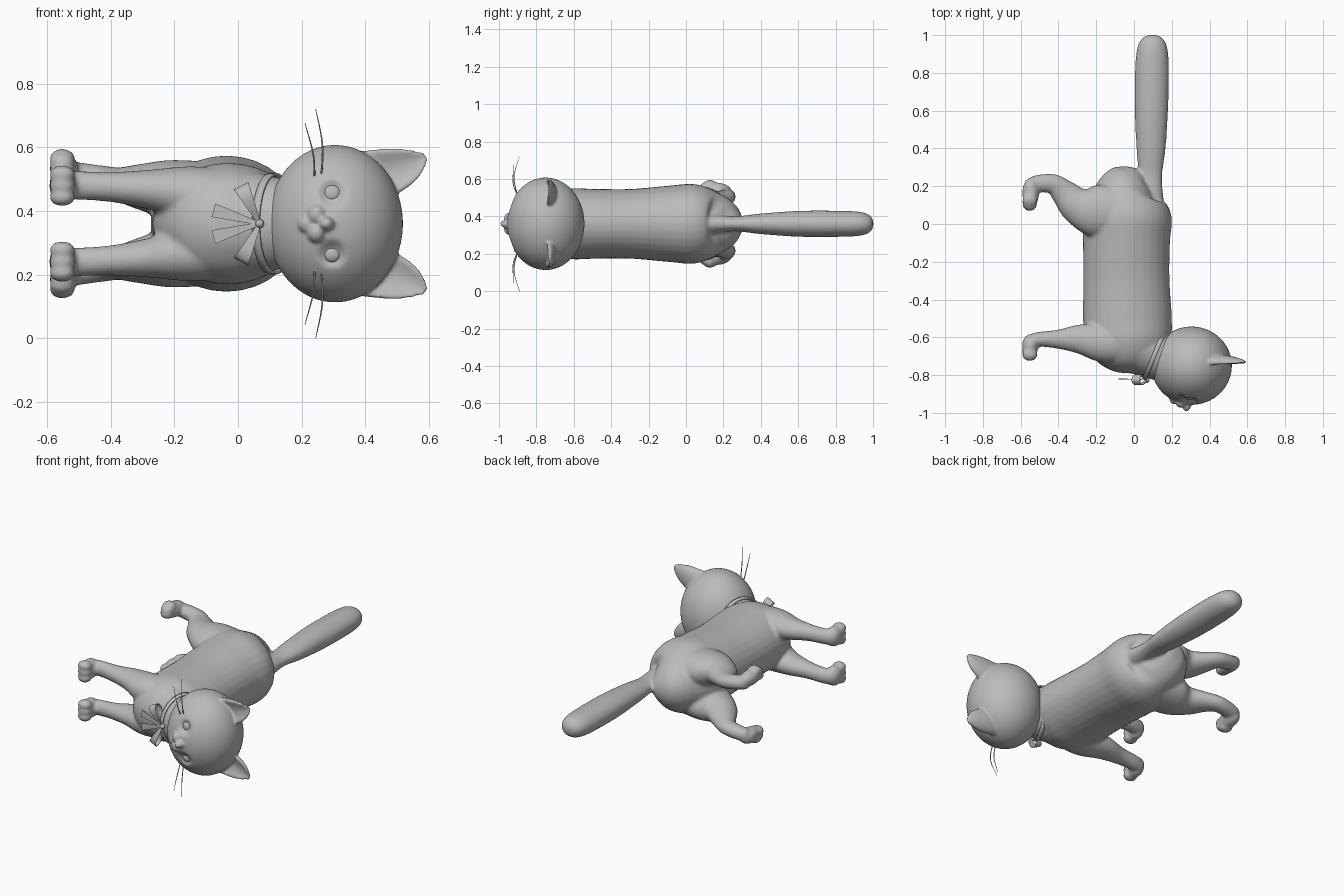
import bpy, bmesh, math
from mathutils import Vector, Matrix

cube = bpy.data.objects.get("Cube")
if cube:
    bpy.data.objects.remove(cube, do_unlink=True)

MID = 0.36  # the cat lies on its side: its up is +x, its symmetry plane is z = MID
Y, Z = Vector((0, 1, 0)), Vector((0, 0, 1))

grey = bpy.data.materials.new("plain_grey")
grey.use_nodes = True
grey.diffuse_color = (0.5, 0.5, 0.5, 1)
grey.node_tree.nodes["Principled BSDF"].inputs["Base Color"].default_value = (0.5, 0.5, 0.5, 1)


def finish(bm, name, voxel=0, smooth=0, thick=0):
    """Turn a bmesh into a named, shaded object with optional modifiers."""
    if not thick:
        bmesh.ops.recalc_face_normals(bm, faces=bm.faces)
    for f in bm.faces:
        f.smooth = not thick
    mesh = bpy.data.meshes.new(name)
    bm.to_mesh(mesh)
    bm.free()
    mesh.materials.append(grey)
    ob = bpy.data.objects.new(name, mesh)
    bpy.context.collection.objects.link(ob)
    if voxel:
        m = ob.modifiers.new("blend", 'REMESH')
        m.mode, m.voxel_size, m.use_smooth_shade = 'VOXEL', voxel, True
        m = ob.modifiers.new("soften", 'SMOOTH')
        m.factor, m.iterations = 0.5, smooth
    if thick:
        m = ob.modifiers.new("thickness", 'SOLIDIFY')
        m.thickness, m.offset = thick, 0
    return ob


def spline(rows, steps):
    """Catmull-Rom through rows of numbers."""
    rows = [Vector(r) for r in rows]
    out = []
    for i in range(len(rows) - 1):
        p0, p1 = rows[max(i - 1, 0)], rows[i]
        p2, p3 = rows[i + 1], rows[min(i + 2, len(rows) - 1)]
        for k in range(steps):
            t = k / steps
            out.append(p1 + (p2 - p0) * (t / 2) + (2 * p0 - 5 * p1 + 4 * p2 - p3) * (t * t / 2)
                       + (3 * p1 - p0 - 3 * p2 + p3) * (t ** 3 / 2))
    return out + [rows[-1]]


def tube(bm, rows, sign=1, side=Z, sides=32, steps=5, scoop=0):
    """Loft ellipses; rows are x, y, offset from the middle, two radii."""
    pts = spline(rows, steps)
    pos = [Vector((p[0], p[1], MID + sign * p[2])) for p in pts]
    rings = []
    for i, p in enumerate(pts):
        along = pos[min(i + 1, len(pos) - 1)] - pos[max(i - 1, 0)]
        across = along.cross(side).normalized()
        ring = []
        for k in range(sides):
            a = 2 * math.pi * k / sides
            s = math.sin(a)
            if s < 0:
                s *= 1 + scoop * s
            ring.append(bm.verts.new(pos[i] + across * max(p[3], 0.0004) * math.cos(a)
                                     + side * max(p[4], 0.0004) * s))
        rings.append(ring)
    for r, q in zip(rings, rings[1:]):
        for k in range(sides):
            bm.faces.new((r[k], r[k - 1], q[k - 1], q[k]))
    bm.faces.new(rings[0])
    bm.faces.new(rings[-1])


def ball(bm, x, y, off, rx, ry, rz, segments=24):
    m = Matrix.Translation((x, y, MID + off)) @ Matrix.Diagonal((rx, ry, rz, 1))
    return bmesh.ops.create_uvsphere(bm, u_segments=segments, v_segments=segments * 2 // 3,
                                     radius=1, matrix=m)["verts"]


# Body: torso, neck, tail and four legs blended into one skin
bm = bmesh.new()
tube(bm, [(.05, .255, 0, .03, .03), (.02, .23, 0, .11, .10), (-.02, .17, 0, .18, .165),
          (-.035, .05, 0, .235, .212), (-.04, -.1, 0, .23, .203), (-.04, -.3, 0, .228, .186),
          (-.035, -.5, 0, .235, .187), (-.03, -.62, 0, .225, .188), (-.03, -.72, 0, .175, .15),
          (-.03, -.775, 0, .09, .08), (-.03, -.79, 0, .02, .02)])
tube(bm, [(-.1, -.58, 0, .18, .16), (0, -.63, 0, .165, .175), (.1, -.685, 0, .135, .15),
          (.2, -.73, 0, .12, .13)])
tube(bm, [(.08, .1, 0, .08, .06), (.085, .25, 0, .064, .04), (.09, .4, 0, .077, .055),
          (.092, .6, 0, .088, .069), (.095, .8, 0, .09, .07), (.097, .93, 0, .08, .064),
          (.097, .985, 0, .052, .044), (.097, 1.002, 0, .012, .012)])
for s in (1, -1):
    # hind leg and paw, toes turned out
    tube(bm, [(-.02, .06, .10, .13, .09), (-.2, .07, .105, .14, .095), (-.3, .1, .115, .10, .073),
              (-.37, .165, .125, .072, .052), (-.43, .212, .14, .053, .043),
              (-.52, .212, .155, .045, .04), (-.56, .2, .16, .033, .035)], s)
    ball(bm, -.547, .165, s * .175, .045, .08, .045)
    for y, off in ((.105, .168), (.108, .193), (.128, .207)):
        ball(bm, -.552, y, s * off, .04, .037, .028)
    # front leg and paw
    tube(bm, [(0, -.62, .09, .10, .08), (-.15, -.63, .095, .105, .085), (-.28, -.61, .107, .08, .062),
              (-.4, -.61, .115, .051, .047), (-.5, -.61, .12, .039, .045),
              (-.56, -.62, .12, .033, .045)], s)
    ball(bm, -.55, -.645, s * .12, .043, .06, .06)
    for off in (.083, .12, .155):
        ball(bm, -.552, -.69, s * off, .041, .036, .028)
finish(bm, "body", 0.009, 6)

# Head: skull with eye sockets, ears, muzzle, nose and chin
EYE_X, EYE_OFF = .296, .094
bm = bmesh.new()
for v in ball(bm, .305, -.75, 0, .213, .207, .247, 96):
    if v.co.y < -.8:
        d = math.hypot(v.co.x - EYE_X, abs(v.co.z - MID) - EYE_OFF)
        v.co.y += .022 * math.exp(-(d / .036) ** 4)
ball(bm, .278, -.95, 0, .026, .043, .024)
ball(bm, .215, -.925, 0, .028, .03, .03)
for s in (1, -1):
    ball(bm, .247, -.935, s * .028, .03, .038, .034)
    tube(bm, [(.34, -.735, .12, .10, .055), (.44, -.735, .152, .083, .048),
              (.52, -.735, .178, .062, .034), (.565, -.735, .198, .036, .021),
              (.59, -.735, .212, .012, .01)], s, Y, scoop=1.2)
finish(bm, "head", 0.006, 4)

# Eyes
for s, label in ((1, "upper"), (-1, "lower")):
    bm = bmesh.new()
    ball(bm, EYE_X, -.914, s * EYE_OFF, .027, .016, .027)
    finish(bm, label + "_eye")

# Whiskers
for s, label in ((1, "upper"), (-1, "lower")):
    bm = bmesh.new()
    tube(bm, [(.24, -.9, .15, .003, .003), (.236, -.925, .22, .0025, .0025),
              (.21, -.92, .317, .001, .001)], s, Y, 6, 6)
    tube(bm, [(.262, -.9, .15, .003, .003), (.265, -.92, .25, .0025, .0025),
              (.244, -.89, .36, .001, .001)], s, Y, 6, 6)
    finish(bm, label + "_whiskers")


def strip(bm, pairs, closed=False):
    verts = [(bm.verts.new(a), bm.verts.new(b)) for a, b in pairs]
    nxt = verts[1:] + (verts[:1] if closed else [])
    for (a, b), (c, d) in zip(verts, nxt):
        bm.faces.new((a, b, d, c))


# Collar around the neck
axis = Vector((.92, -.38, 0)).normalized()
cross = axis.cross(Z)
bm = bmesh.new()
pairs = []
for k in range(48):
    a = 2 * math.pi * k / 48
    p = Vector((.11, -.69, MID)) + cross * .14 * math.cos(a) + Z * .155 * math.sin(a)
    pairs.append((p - axis * .012, p + axis * .012))
strip(bm, pairs, True)
collar = finish(bm, "collar", thick=.008)
for f in collar.data.polygons:
    f.use_smooth = True

# Bow: knot, two loops and two ribbon ends
knot = Vector((.068, -.825, MID))
bm = bmesh.new()
ball(bm, *knot[:2], 0, .014, .018, .014, 16)
finish(bm, "bow_knot")
for s, label in ((1, "upper"), (-1, "lower")):
    out = Vector((-.058, 0, s * .118))
    wide = out.cross(Y).normalized()
    bm = bmesh.new()
    pairs = []
    for k in range(25):
        t = k / 24
        reach = math.sin(math.pi * t)
        p = knot + out * reach - Y * .027 * math.sin(2 * math.pi * t)
        w = wide * (.005 + .02 * reach)
        pairs.append((p - w, p + w))
    strip(bm, pairs)
    finish(bm, label + "_bow_loop", thick=.003)

    out = Vector((-.145, .005, s * .042))
    wide = out.cross(Y).normalized()
    bm = bmesh.new()
    strip(bm, [(knot + out * t - wide * (.005 + .017 * t), knot + out * t + wide * (.005 + .017 * t))
               for t in (0, .5, 1)])
    finish(bm, label + "_ribbon_end", thick=.004)
